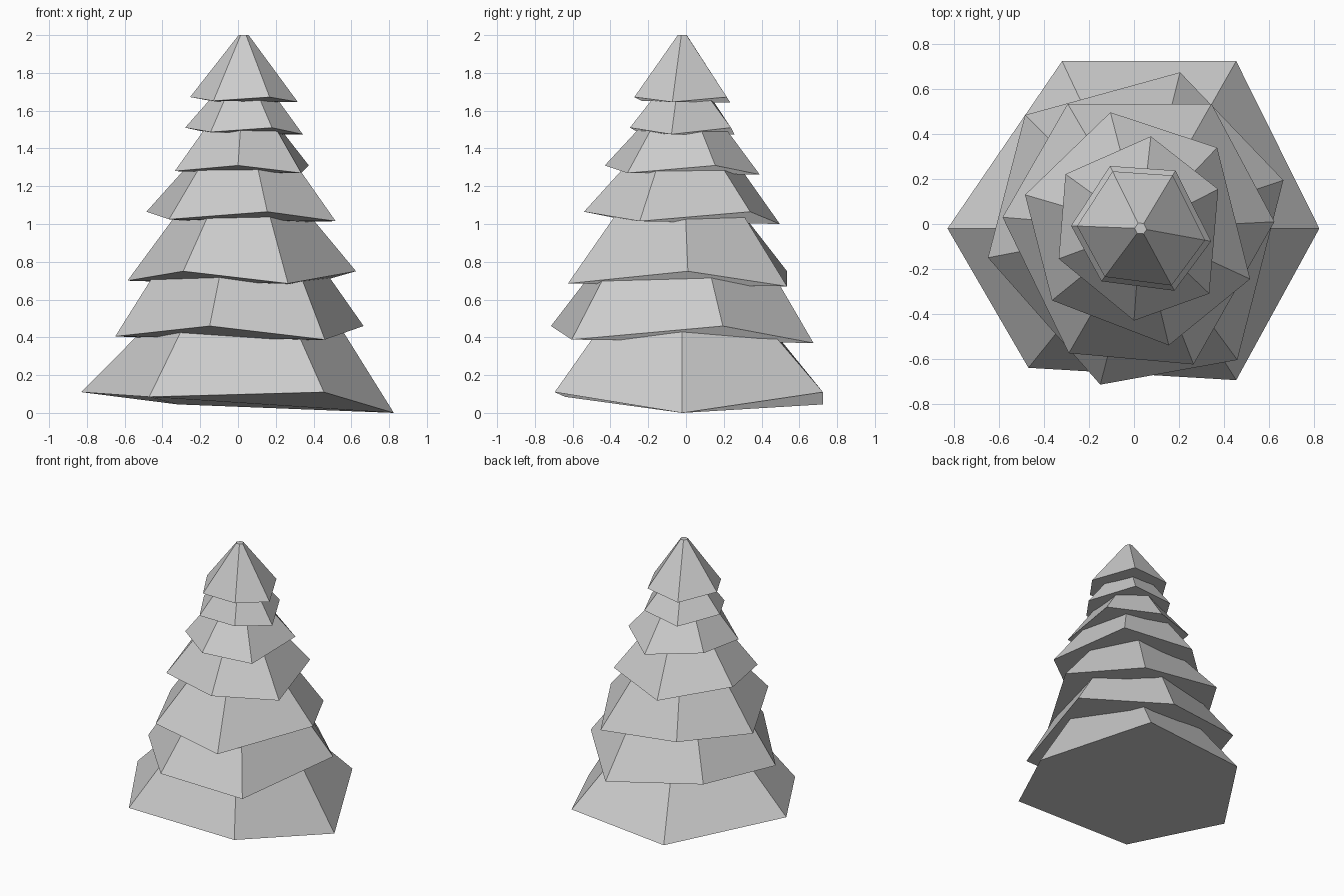
import bpy, bmesh, math

CX, CY = 0.03, -0.02  # trunk axis, slightly off centre


def tier(name, high, lows, outline, ring_z, shrink, even=0.0):
    """Six-sided skirt of branches. The outline runs counter-clockwise and
    starts on a drooping corner; drooping and raised corners alternate."""
    bm = bmesh.new()
    mean = sum(math.hypot(x - CX, y - CY) for x, y in outline) / 6
    bottom, top = [], []
    for i, (x, y) in enumerate(outline):
        z = lows[i // 2] if i % 2 == 0 else high
        bottom.append(bm.verts.new((x, y, z)))
        dx, dy = x - CX, y - CY
        d = math.hypot(dx, dy)
        k = shrink * (even * mean / d + 1 - even)
        top.append(bm.verts.new((CX + dx * k, CY + dy * k, ring_z)))
    for i in range(6):
        j = (i + 1) % 6
        bm.faces.new((bottom[i], bottom[j], top[j], top[i]))
    bm.faces.new(bottom[::-1])
    bm.faces.new(top)
    bmesh.ops.recalc_face_normals(bm, faces=bm.faces)
    mesh = bpy.data.meshes.new(name)
    bm.to_mesh(mesh)
    bm.free()
    ob = bpy.data.objects.new(name, mesh)
    bpy.context.collection.objects.link(ob)
    return ob


# Branch tiers from the ground up
tier("branches_1", 0.11, (0.085, 0.0, 0.045),
     [(-0.47, -0.64), (0.455, -0.695), (0.825, -0.02),
      (0.455, 0.725), (-0.32, 0.725), (-0.83, -0.02)], 0.45, 0.63, 0.8)

tier("branches_2", 0.46, (0.405, 0.388, 0.37),
     [(-0.65, -0.15), (-0.15, -0.715), (0.46, -0.605),
      (0.665, 0.195), (0.205, 0.675), (-0.485, 0.485)], 0.74, 0.69)

tier("branches_3", 0.75, (0.70, 0.685, 0.67),
     [(-0.585, 0.03), (-0.29, -0.575), (0.265, -0.625),
      (0.625, 0.01), (0.345, 0.535), (-0.295, 0.535)], 1.05, 0.58)

tier("branches_4", 1.065, (1.025, 1.015, 1.0),
     [(-0.365, -0.34), (0.155, -0.54), (0.517, -0.245),
      (0.37, 0.34), (-0.105, 0.497), (-0.485, 0.13)], 1.30, 0.59)

tier("branches_5", 1.31, (1.28, 1.27, 1.262),
     [(-0.335, -0.155), (0.0, -0.43), (0.335, -0.31),
      (0.375, 0.155), (0.075, 0.39), (-0.305, 0.222)], 1.50, 0.57)

crown = [(-0.145, -0.255), (0.18, -0.297), (0.343, -0.077),
         (0.185, 0.238), (-0.107, 0.258), (-0.28, -0.008)]
tier("branches_6", 1.51, (1.487, 1.475, 1.473), crown, 1.665, 0.56)

# Tip: the same outline, a little smaller, drawn in to a blunt point
tip = [(CX + (x - CX) * 0.915, CY + (y - CY) * 0.915) for x, y in crown]
tier("tree_tip", 1.672, (1.652, 1.646, 1.643), tip, 2.0, 0.095, 1.0)
